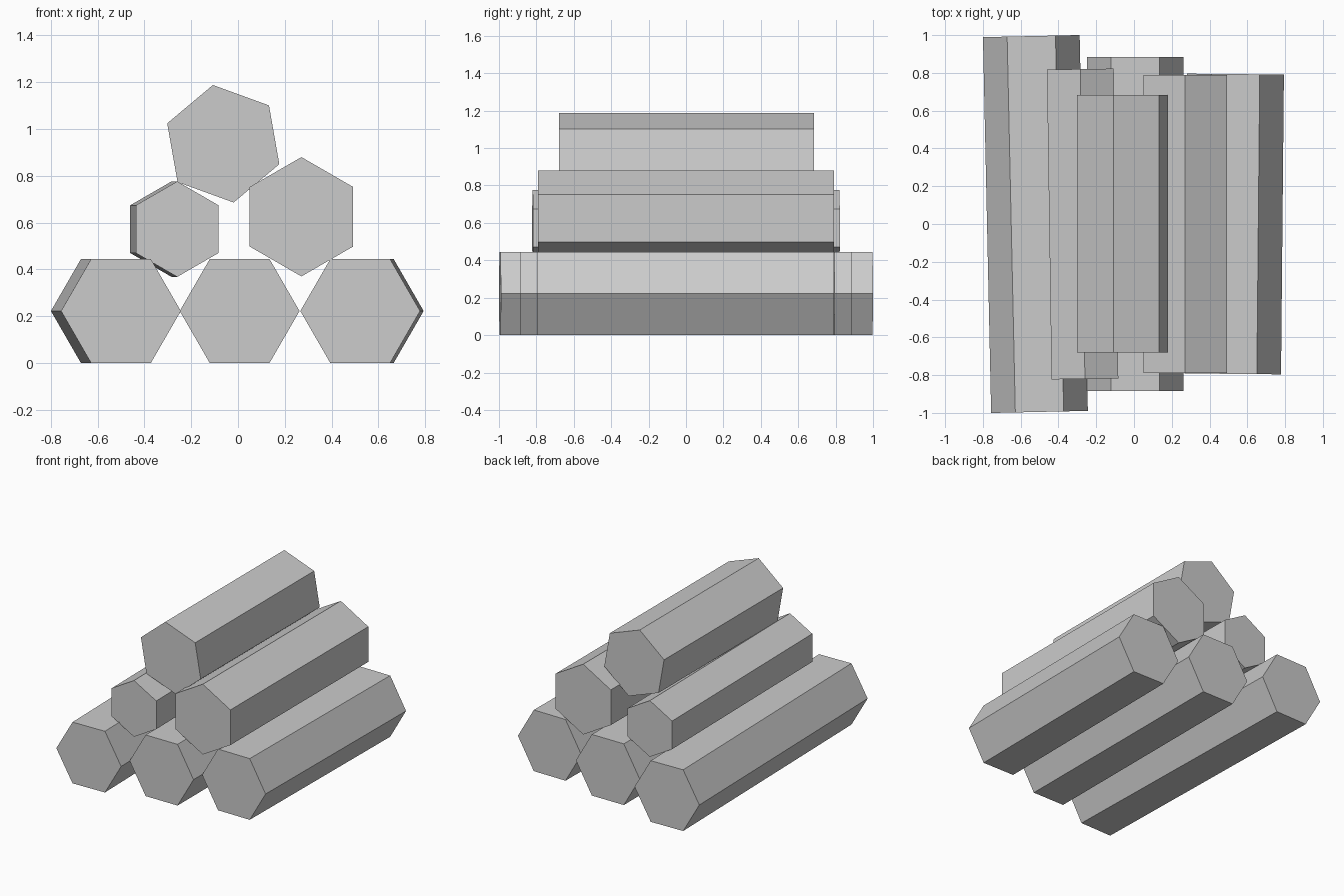
import bpy
from math import radians

if "Cube" in bpy.data.objects:
    bpy.data.objects.remove(bpy.data.objects["Cube"])


def log(name, x, z, radius, length, roll=0.0, yaw=0.0, y=0.0):
    """Six-sided log lying along y; roll turns the hexagon, yaw swings the log."""
    bpy.ops.mesh.primitive_cylinder_add(vertices=6, radius=radius, depth=length)
    ob = bpy.context.object
    ob.name = name
    # put a corner at the top of the cross-section, then apply the roll
    ob.rotation_euler = (radians(90), 0, 0)
    bpy.ops.object.transform_apply(rotation=True)
    ob.rotation_euler = (0, radians(roll), 0)
    bpy.ops.object.transform_apply(rotation=True)
    ob.rotation_euler = (0, 0, radians(yaw))
    ob.location = (x, y, z)
    return ob


# bottom row, resting on flat faces
R = 0.256
H = 0.222
log("bottom_log_left", -0.522, H, R, 1.99, roll=30, yaw=1.25)
log("bottom_log_middle", 0.007, H, R, 1.77, roll=30)
log("bottom_log_right", 0.530, H, R, 1.587, roll=30, yaw=-0.55)

# second row, corners pointing down into the gaps
log("middle_log_left", -0.272, 0.572, 0.204, 1.64, yaw=0.85)
log("middle_log_right", 0.271, 0.625, 0.255, 1.58)

# single log on top, rolled slightly
log("top_log", -0.063, 0.937, 0.255, 1.363, roll=-10, y=0.002)
